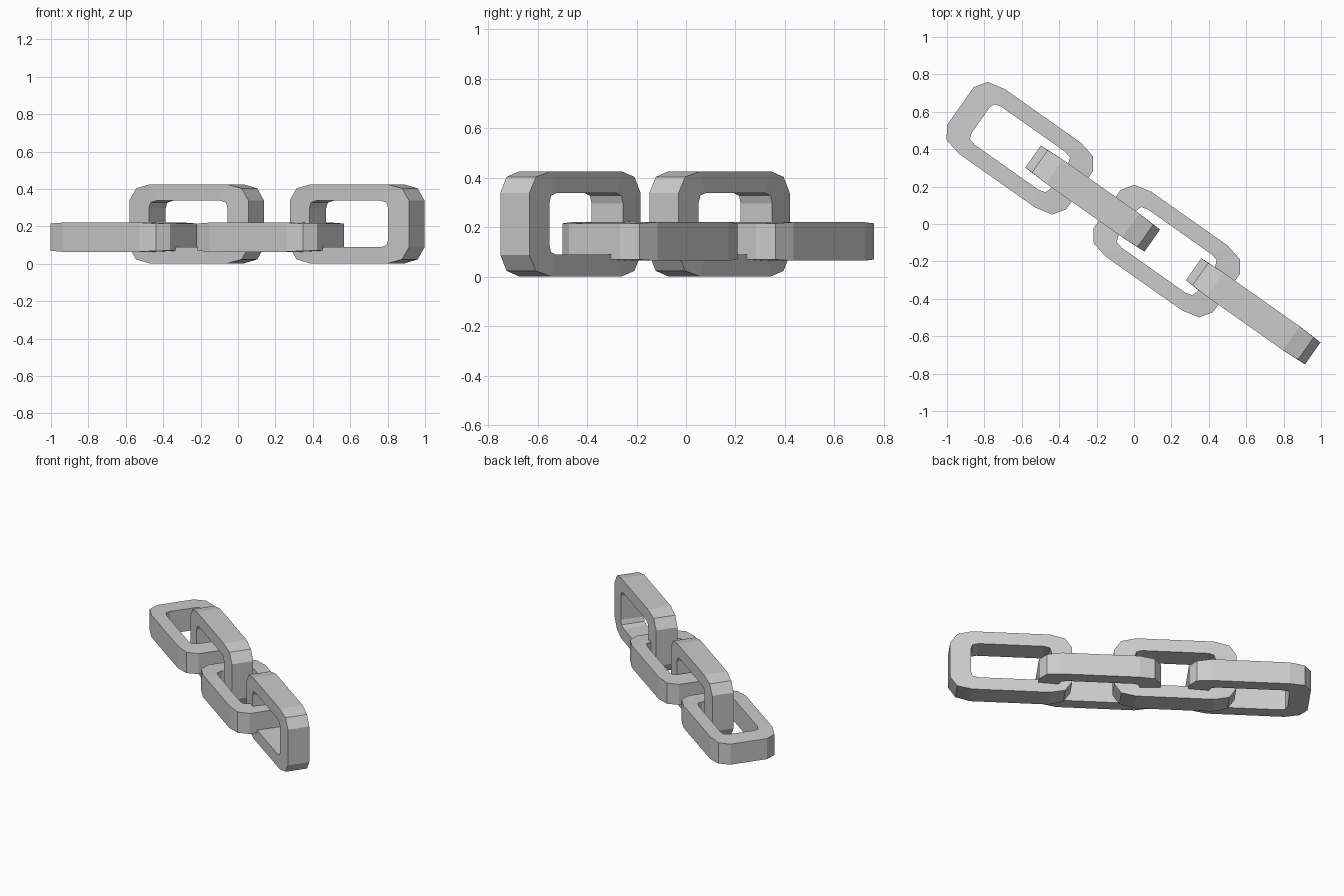
import bpy, math
from mathutils import Matrix

if "Cube" in bpy.data.objects:
    bpy.data.objects.remove(bpy.data.objects["Cube"])

# One quarter of the link: (length, width, half thickness)
OUTER = [(0.39, 0.125, 0.072), (0.345, 0.19, 0.073), (0.25, 0.212, 0.078)]
INNER = [(0.258, 0.083, 0.078), (0.247, 0.114, 0.078), (0.21, 0.124, 0.078)]
ANGLE = math.radians(-35.2)


def full_loop(q):
    """Mirror a quarter profile into a closed loop."""
    half = q + [(-x, y, t) for x, y, t in reversed(q)]
    return half + [(-x, -y, t) for x, y, t in half]


def make_link(name, centre, upright):
    out, inn = full_loop(OUTER), full_loop(INNER)
    n = len(out)
    verts = [(x, y, s * t) for loop in (out, inn) for s in (1, -1) for x, y, t in loop]
    ot, ob, it, ib = 0, n, 2 * n, 3 * n
    faces = []
    for i in range(n):
        j = (i + 1) % n
        faces += [(ot + i, ot + j, it + j, it + i),   # top
                  (ob + j, ob + i, ib + i, ib + j),   # bottom
                  (ob + i, ob + j, ot + j, ot + i),   # outer wall
                  (it + i, it + j, ib + j, ib + i)]   # hole wall
    mesh = bpy.data.meshes.new(name)
    mesh.from_pydata(verts, [], faces)
    tilt = Matrix.Rotation(math.pi / 2 if upright else 0, 4, 'X')
    mesh.transform(Matrix.Translation(centre) @ Matrix.Rotation(ANGLE, 4, 'Z') @ tilt)
    mesh.update()
    obj = bpy.data.objects.new(name, mesh)
    bpy.context.collection.objects.link(obj)


# Alternating flat and upright chain links
make_link("flat_link_end", (-0.61, 0.405, 0.142), False)
make_link("upright_link_middle", (-0.221, 0.136, 0.213), True)
make_link("flat_link_middle", (0.175, -0.145, 0.142), False)
make_link("upright_link_end", (0.637, -0.467, 0.213), True)
